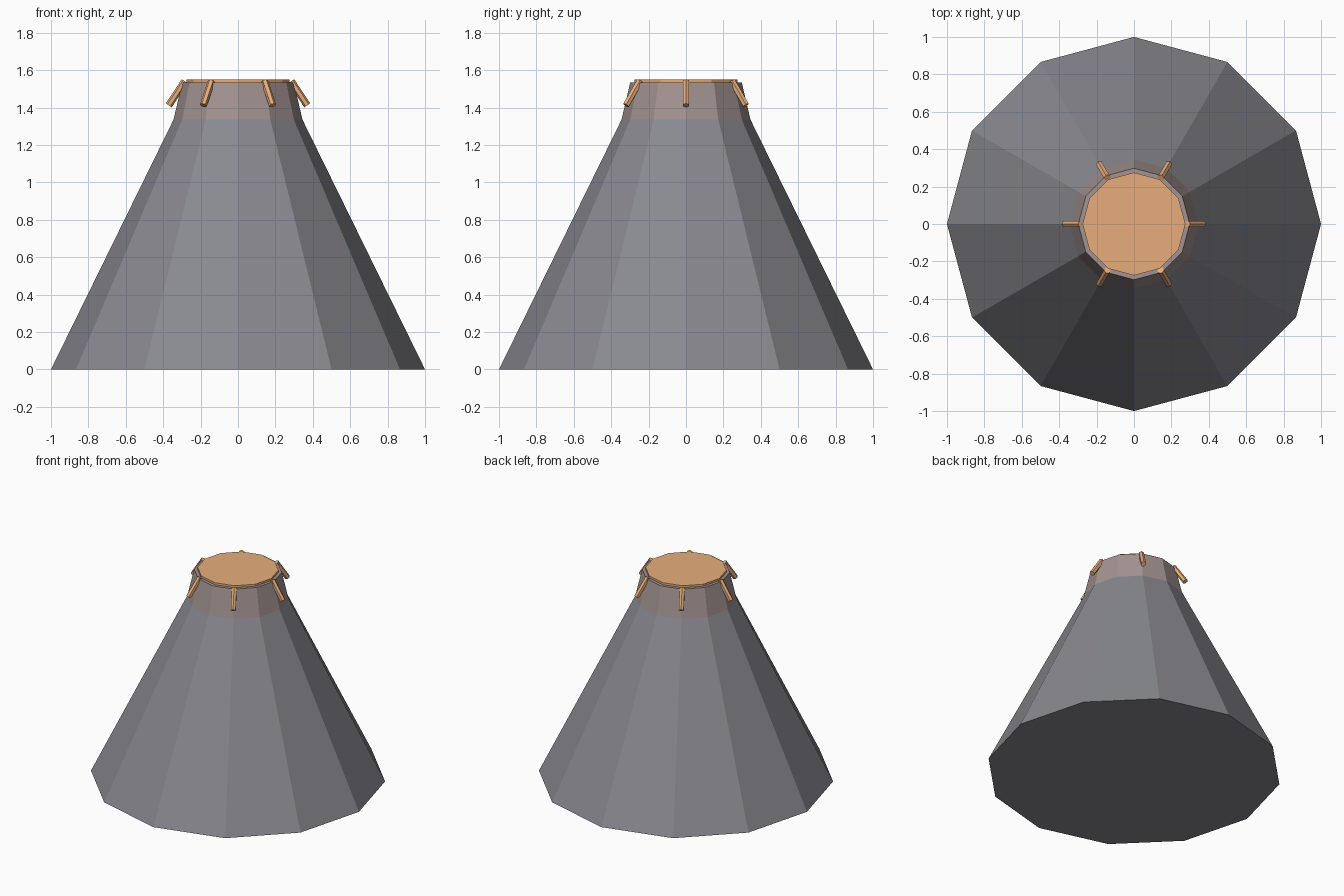
import bpy, math
from mathutils import Vector

if "Cube" in bpy.data.objects:
    bpy.data.objects.remove(bpy.data.objects["Cube"])

SIDES = 12


def material(name, rgb):
    m = bpy.data.materials.new(name)
    m.diffuse_color = (*rgb, 1)
    m.use_nodes = True
    m.node_tree.nodes["Principled BSDF"].inputs["Base Color"].default_value = m.diffuse_color
    return m


def frustum(name, r1, z1, r2, z2, mat=None):
    bpy.ops.mesh.primitive_cone_add(vertices=SIDES, radius1=r1, radius2=r2,
                                    depth=z2 - z1, location=(0, 0, (z1 + z2) / 2))
    ob = bpy.context.object
    ob.name = name
    # the primitive starts its ring on an axis, so corners sit at 0, 30, 60 degrees
    if mat:
        ob.data.materials.append(mat)
    return ob


def rod(name, a, b, radius, mat):
    a, b = Vector(a), Vector(b)
    bpy.ops.mesh.primitive_cylinder_add(vertices=6, radius=radius, depth=(b - a).length,
                                        location=(a + b) / 2)
    ob = bpy.context.object
    ob.name = name
    ob.rotation_euler = (b - a).to_track_quat('Z', 'Y').to_euler()
    ob.data.materials.append(mat)
    return ob


lava = material("lava", (0.80, 0.42, 0.20))
warm_rock = material("warm_rock", (0.36, 0.29, 0.28))
rock = material("rock", (0.25, 0.25, 0.28))

# mountain slope and steeper warm crater collar
frustum("mountain", 1.0, 0.0, 0.345, 1.335, rock)
frustum("crater_rim", 0.345, 1.335, 0.298, 1.535, warm_rock)

# lava surface filling the crater
frustum("lava_pool", 0.275, 1.50, 0.275, 1.55, lava)

# six drips spilling over the rim
for i in range(6):
    t = math.radians(60 * i)
    c, s = math.cos(t), math.sin(t)
    rod(f"lava_drip_{i + 1}", (0.285 * c, 0.285 * s, 1.541),
        (0.37 * c, 0.37 * s, 1.412), 0.019, lava)
